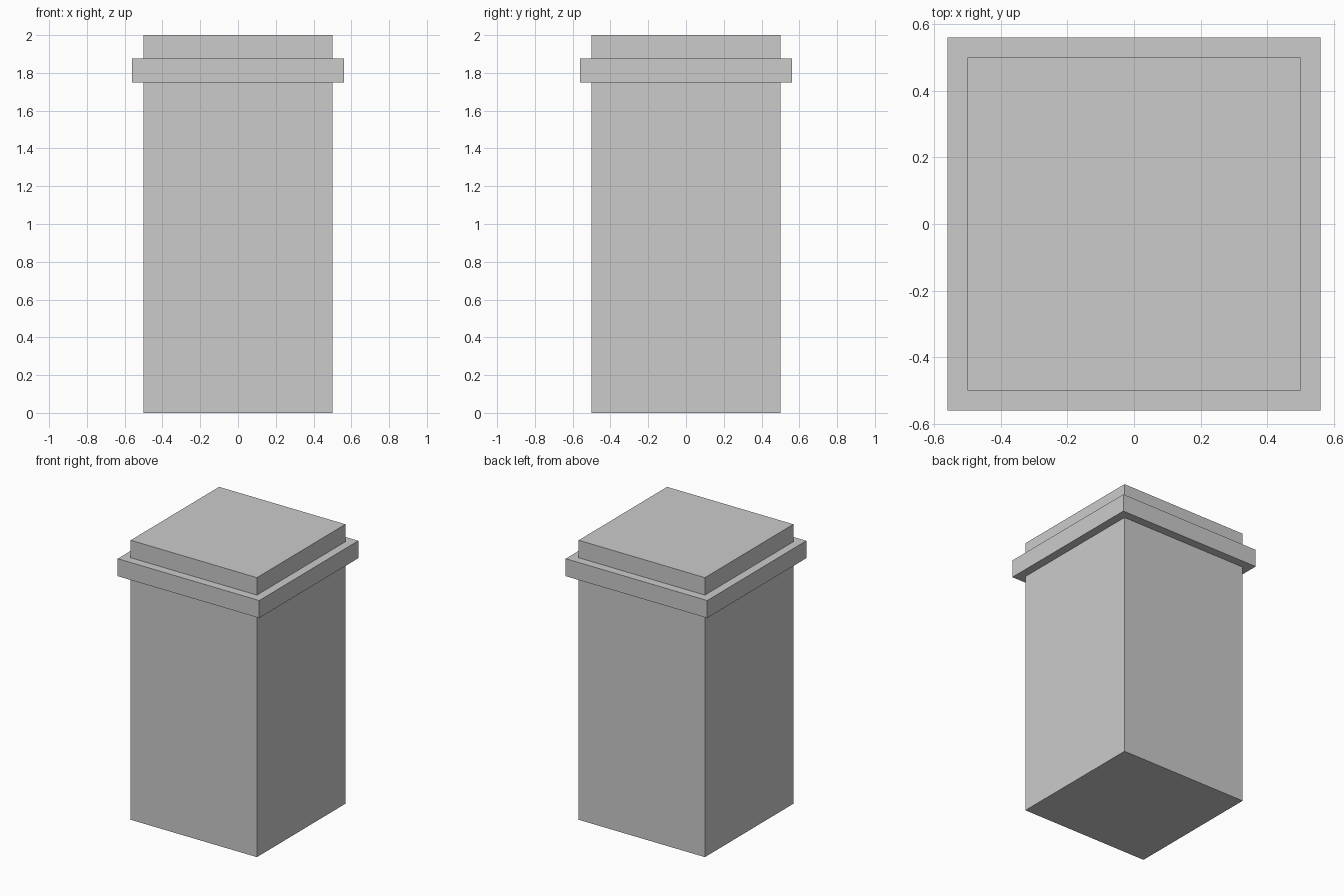
import bpy

if "Cube" in bpy.data.objects:
    bpy.data.objects.remove(bpy.data.objects["Cube"])


def box(name, width, z0, z1):
    """Square block centred on the z axis between two heights."""
    bpy.ops.mesh.primitive_cube_add(size=1, location=(0, 0, (z0 + z1) / 2))
    obj = bpy.context.object
    obj.name = name
    obj.scale = (width, width, z1 - z0)
    bpy.ops.object.transform_apply(location=False, rotation=False, scale=True)
    return obj


# Main square shaft, full height
box("pillar_body", 1.0, 0.0, 2.0)

# Projecting band just below the top
box("collar_band", 1.12, 1.75, 1.875)
